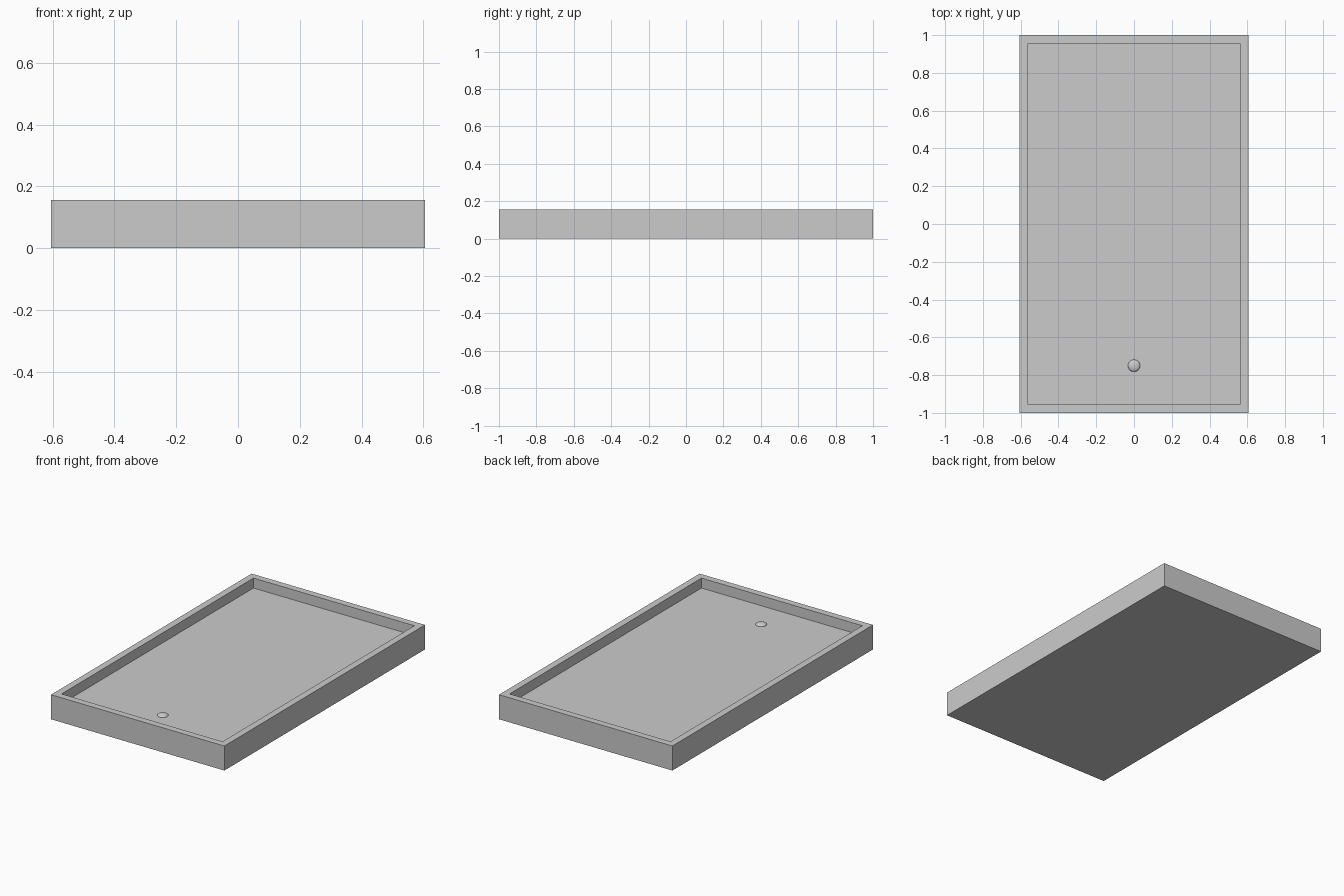
import bpy, bmesh

if "Cube" in bpy.data.objects:
    bpy.data.objects.remove(bpy.data.objects["Cube"])

W, L, H = 0.605, 1.0, 0.155     # half width, half length, height
RIM, FLOOR = 0.061, 0.092       # rim width, basin floor level

# Tray: box with the top face inset and pushed down to form the basin
bm = bmesh.new()
bmesh.ops.create_cube(bm, size=1)
bmesh.ops.scale(bm, vec=(2 * W, 2 * L, H), verts=bm.verts)
bmesh.ops.translate(bm, vec=(0, 0, H / 2), verts=bm.verts)
bm.normal_update()
top = next(f for f in bm.faces if f.normal.z > 0.9)
bmesh.ops.inset_region(bm, faces=[top], thickness=RIM)
basin = bmesh.ops.extrude_discrete_faces(bm, faces=[top])["faces"][0]
for v in basin.verts:
    v.co.z = FLOOR
mesh = bpy.data.meshes.new("shower_tray")
bm.to_mesh(mesh)
bm.free()
bpy.context.collection.objects.link(bpy.data.objects.new("shower_tray", mesh))

# Drain: small flattened dome set into the basin floor
bpy.ops.mesh.primitive_uv_sphere_add(segments=32, ring_count=16, radius=0.032,
                                     location=(0, -0.75, FLOOR))
drain = bpy.context.object
drain.name = "drain_cover"
drain.scale.z = 0.4
bpy.ops.object.shade_smooth()
